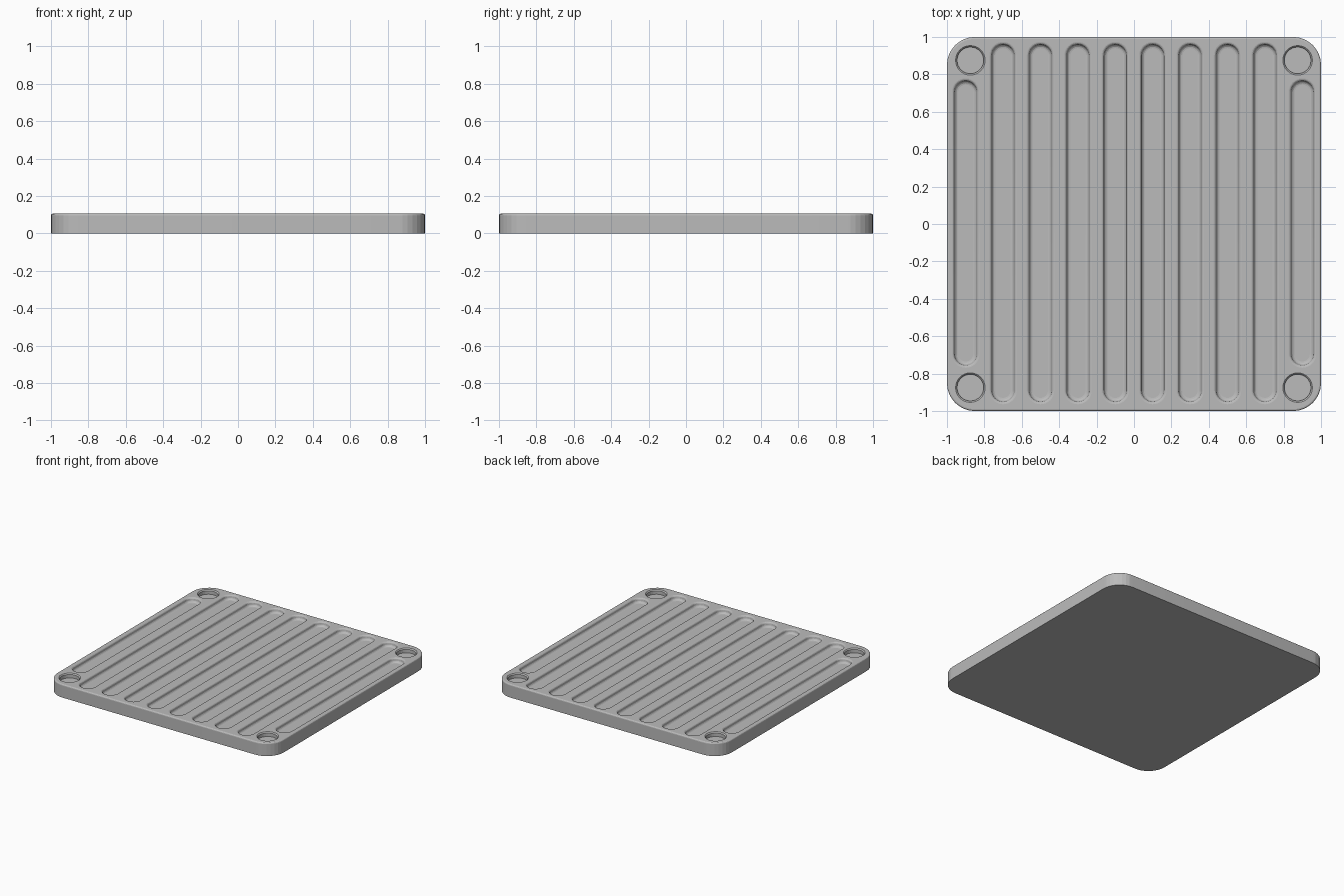
import bpy
import bmesh
import math
from mathutils import Vector

cube = bpy.data.objects.get("Cube")
if cube:
    bpy.data.objects.remove(cube, do_unlink=True)

HEIGHT = 0.105
DEPTH = 0.035

grey = bpy.data.materials.new("plain grey")
grey.use_nodes = True
colour = (0.5, 0.5, 0.5, 1)
grey.diffuse_color = colour
grey.node_tree.nodes["Principled BSDF"].inputs["Base Color"].default_value = colour

bm = bmesh.new()


def rounded_loop(cx, cy, hx, hy, radius, z, steps):
    """Closed ring: arcs around the corners of a box of half size hx, hy."""
    points = []
    for quarter, (sx, sy) in enumerate([(1, 1), (-1, 1), (-1, -1), (1, -1)]):
        for i in range(steps + 1):
            a = (quarter + i / steps) * math.pi / 2
            p = Vector((cx + sx * hx + radius * math.cos(a),
                        cy + sy * hy + radius * math.sin(a), z))
            if not points or (p - points[-1]).length > 1e-5:
                points.append(p)
    if (points[0] - points[-1]).length < 1e-5:
        points.pop()
    return [bm.verts.new(p) for p in points]


def loft(cx, cy, hx, hy, profile, steps):
    """Skin rings along a (radius, z) profile, cap the far end, return the rim edges."""
    rings = [rounded_loop(cx, cy, hx, hy, r, z, steps) for r, z in profile]
    n = len(rings[0])
    for a, b in zip(rings, rings[1:]):
        for i in range(n):
            j = (i + 1) % n
            bm.faces.new((a[i], a[j], b[j], b[i]))
    bm.faces.new(rings[-1])
    return [bm.edges.get((rings[0][i], rings[0][(i + 1) % n])) for i in range(n)]


def arc(r, z, radius, start, end, steps):
    """Quarter round for a wall profile."""
    angles = [math.radians(start + (end - start) * i / steps) for i in range(steps + 1)]
    return [(r + radius * math.cos(a), z + radius * math.sin(a)) for a in angles]


# Outer body: rounded square with softened top edge
edge = 0.01
rim = loft(0, 0, 0.85, 0.85,
           arc(0.15 - edge, HEIGHT - edge, edge, 90, 0, 3) + [(0.15, 0)], 8)

# Long grooves with rounded lips and coved floors
lip, cove, wall = 0.014, 0.02, 0.06
groove = (arc(wall + lip, HEIGHT - lip, lip, 90, 180, 4)
          + arc(wall - cove, HEIGHT - DEPTH + cove, cove, 0, -90, 4))
for i in range(10):
    half = 0.7 if i in (0, 9) else 0.895
    rim += loft(-0.9 + 0.2 * i, 0.005, 0, half, groove, 8)

# Round corner recesses with a chamfered lip
recess = [(0.079, HEIGHT), (0.071, HEIGHT - 0.008), (0.071, HEIGHT - DEPTH)]
for sx in (-1, 1):
    for sy in (-1, 1):
        rim += loft(sx * 0.875, sy * 0.875, 0, 0, recess, 8)

# Flat top surface between the openings
bmesh.ops.triangle_fill(bm, edges=rim, use_beauty=True, normal=(0, 0, 1))
bmesh.ops.recalc_face_normals(bm, faces=bm.faces[:])

mesh = bpy.data.meshes.new("grooved_tray")
bm.to_mesh(mesh)
bm.free()
mesh.materials.append(grey)
tray = bpy.data.objects.new("grooved_tray", mesh)
bpy.context.scene.collection.objects.link(tray)

# Smooth the fine rounding, keep the corner facets of the body crisp
bpy.context.view_layer.objects.active = tray
tray.select_set(True)
bpy.ops.object.shade_smooth_by_angle(angle=math.radians(10))
